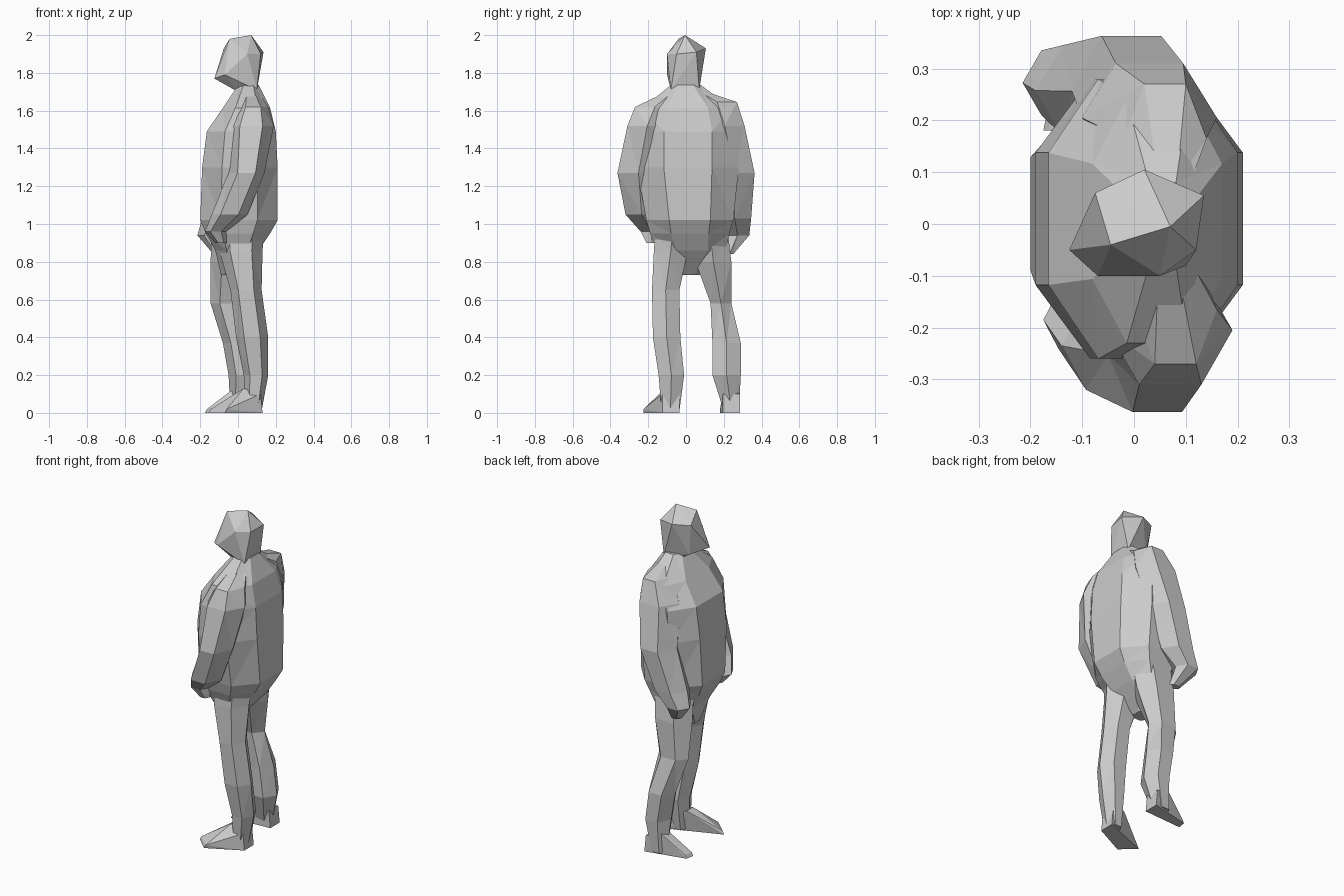
import bpy, bmesh
from math import cos, sin, pi, copysign

if "Cube" in bpy.data.objects:
    bpy.data.objects.remove(bpy.data.objects["Cube"])


def finish(bm, name):
    bmesh.ops.recalc_face_normals(bm, faces=bm.faces)
    me = bpy.data.meshes.new(name)
    bm.to_mesh(me)
    bm.free()
    ob = bpy.data.objects.new(name, me)
    bpy.context.collection.objects.link(ob)
    return ob


def loft(name, sides, turn, rings, square=1.0):
    """Skin level polygons, each given as (x0, x1, y0, y1, z)."""
    def soft(v):
        return copysign(abs(v) ** square, v) if abs(v) > 1e-6 else 0
    angles = [turn + 2 * pi * i / sides for i in range(sides)]
    pts = [(soft(cos(a)), soft(sin(a))) for a in angles]
    mx, my = max(p[0] for p in pts), max(p[1] for p in pts)
    bm = bmesh.new()
    loops = []
    for x0, x1, y0, y1, z in rings:
        loops.append([bm.verts.new(((x0 + x1) / 2 + px / mx * (x1 - x0) / 2,
                                    (y0 + y1) / 2 + py / my * (y1 - y0) / 2, z)) for px, py in pts])
    for a, b in zip(loops, loops[1:]):
        for i in range(sides):
            j = (i + 1) % sides
            bm.faces.new((a[i], a[j], b[j], b[i]))
    bm.faces.new(loops[0][::-1])
    bm.faces.new(loops[-1])
    bmesh.ops.triangulate(bm, faces=bm.faces)
    return finish(bm, name)


def hull(name, points):
    """Faceted convex block around a few points."""
    bm = bmesh.new()
    for p in points:
        bm.verts.new(p)
    r = bmesh.ops.convex_hull(bm, input=bm.verts)
    junk = {g for g in r["geom_interior"] + r["geom_unused"] if isinstance(g, bmesh.types.BMVert)}
    bmesh.ops.delete(bm, geom=list(junk), context='VERTS')
    return finish(bm, name)


def fuse(base, parts):
    """Weld parts into the base so no hidden inner walls remain."""
    for part in parts:
        mod = base.modifiers.new("union", 'BOOLEAN')
        mod.operation, mod.solver, mod.object = 'UNION', 'EXACT', part
    bpy.context.view_layer.update()
    graph = bpy.context.evaluated_depsgraph_get()
    mesh = bpy.data.meshes.new_from_object(base.evaluated_get(graph))
    base.modifiers.clear()
    base.data = mesh
    for part in parts:
        bpy.data.objects.remove(part)


# Jacket and pelvis (the figure faces -x)
body = loft("body", 8, pi / 8, [
    (-.09, .00, -.03, .07, .73),
    (-.12, .11, -.15, .21, .86),
    (-.17, .17, -.19, .23, .95),
    (-.20, .21, -.21, .25, 1.02),
    (-.19, .21, -.26, .28, 1.30),
    (-.165, .20, -.26, .28, 1.49),
    (-.08, .17, -.23, .24, 1.615),
    (.00, .11, -.08, .08, 1.735)], .85)

# Arms with sloping shoulders, bent forward with hands low
right_arm = loft("right_side_arm", 6, 0, [
    (.03, .10, -.08, -.03, 1.71),
    (.00, .16, -.27, -.06, 1.62),
    (-.05, .19, -.31, -.10, 1.52),
    (-.05, .14, -.363, -.14, 1.27),
    (-.14, .05, -.32, -.15, 1.05),
    (-.175, -.06, -.24, -.13, .96),
    (-.12, -.06, -.21, -.15, .90)])
left_arm = loft("left_side_arm", 6, 0, [
    (.03, .10, .03, .08, 1.71),
    (-.02, .14, .06, .27, 1.645),
    (-.10, .16, .10, .31, 1.52),
    (-.12, .11, .15, .363, 1.27),
    (-.19, .02, .17, .345, 1.03),
    (-.215, -.07, .21, .335, .94),
    (-.13, -.06, .21, .25, .84)])

# Legs
right_leg = loft("right_side_leg", 6, 0, [
    (.04, .125, -.13, -.035, .01),
    (.03, .16, -.145, -.01, .20),
    (-.01, .16, -.175, -.03, .40),
    (-.04, .125, -.18, -.035, .65),
    (-.10, .13, -.17, .01, .86),
    (-.10, .14, -.16, .02, .98)])
left_leg = loft("left_side_leg", 6, 0, [
    (-.04, .06, .20, .28, .01),
    (-.05, .11, .14, .29, .20),
    (-.08, .09, .14, .29, .37),
    (-.145, .05, .13, .24, .58),
    (-.145, .10, .05, .24, .80),
    (-.14, .12, .03, .22, .97)])

# Shoes: heel block tapering to a low slanted toe
shoes = []
for name, hx, hy, toe_in, toe_out in (
        ("right_side_shoe", .13, -.08, (-.155, -.145), (-.07, -.225)),
        ("left_side_shoe", .08, .24, (-.175, .18), (-.165, .23))):
    pts = []
    for s, (tx, ty) in ((1, toe_in), (-1, toe_out)):
        if hy > 0:
            s = -s
        pts += [(hx, hy + s * .045, 0), (hx - .01, hy + s * .045, .1),
                (hx - .10, hy + s * .03, .13), (tx, ty, 0), (tx + .01, ty, .02)]
    shoes.append(hull(name, pts))

# Head with short neck, tilted forward
head = hull("head", [
    (.07, -.005, 2.0), (-.045, -.04, 1.98), (-.075, .06, 1.93), (.02, .105, 1.93),
    (.135, .055, 1.91), (.12, -.05, 1.90), (.05, -.10, 1.90), (-.07, -.10, 1.79),
    (-.125, -.05, 1.77), (-.05, .04, 1.74), (.00, -.04, 1.70), (.02, .04, 1.70),
    (.10, -.08, 1.71), (.10, .07, 1.71)])

fuse(body, [right_arm, left_arm, right_leg, left_leg, head] + shoes)
